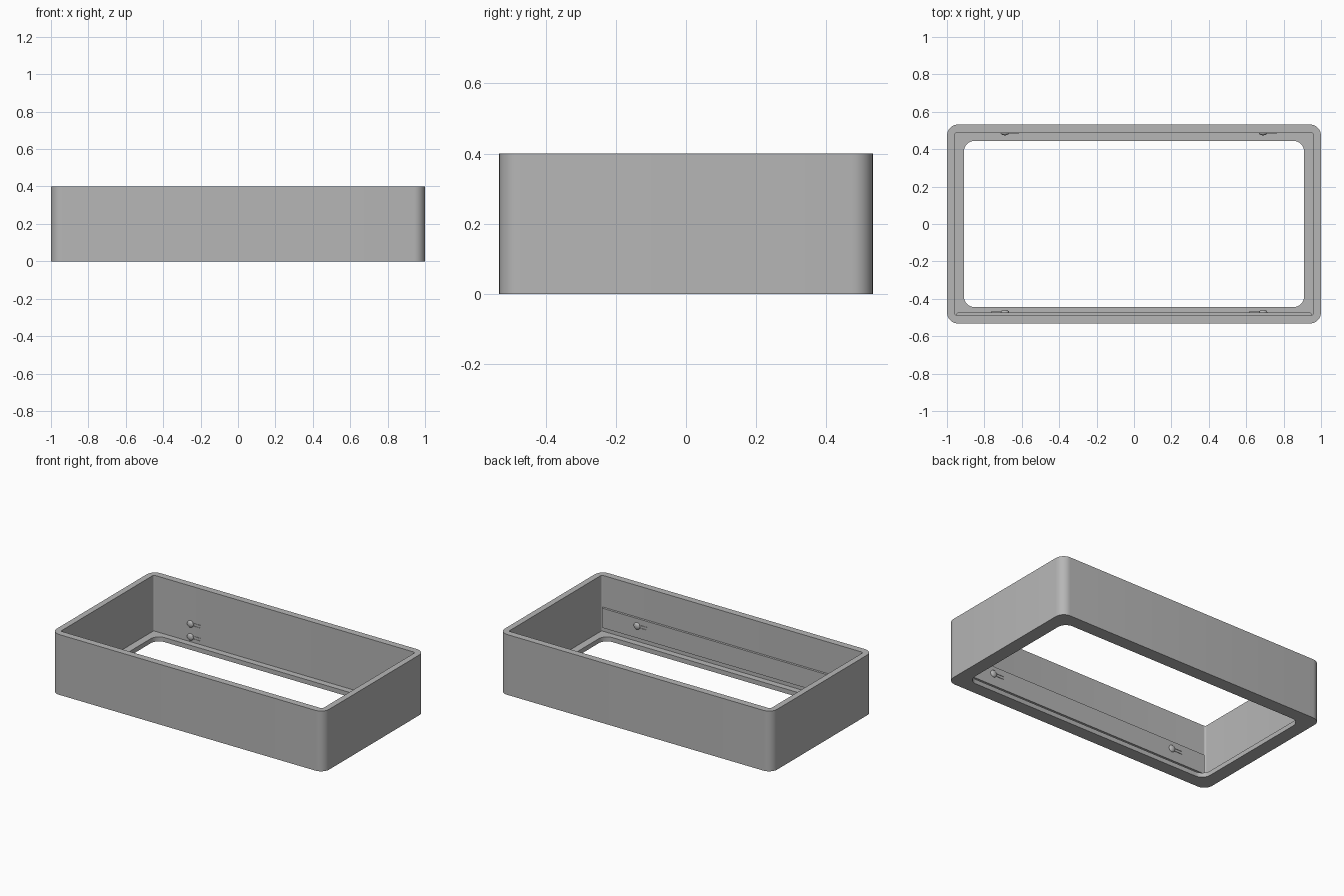
import bpy, bmesh, math
from mathutils import Matrix, Vector

cube = bpy.data.objects.get("Cube")
if cube:
    bpy.data.objects.remove(cube, do_unlink=True)

grey = bpy.data.materials.new("plain grey")
grey.use_nodes = True
colour = (0.47, 0.47, 0.47, 1)
grey.diffuse_color = colour
grey.node_tree.nodes["Principled BSDF"].inputs["Base Color"].default_value = colour

HEIGHT, LIP, WALL_Y = 0.4, 0.03, 0.487


def finish(name, bm, smooth=True):
    bmesh.ops.recalc_face_normals(bm, faces=bm.faces)
    mesh = bpy.data.meshes.new(name)
    bm.to_mesh(mesh)
    bm.free()
    obj = bpy.data.objects.new(name, mesh)
    bpy.context.collection.objects.link(obj)
    mesh.materials.append(grey)
    if smooth:
        bpy.ops.object.select_all(action='DESELECT')
        obj.select_set(True)
        bpy.context.view_layer.objects.active = obj
        bpy.ops.object.shade_smooth_by_angle(angle=math.radians(30))
    return obj


def rounded_loop(bm, hx, hy, r, z, steps=8):
    verts = []
    for q, (sx, sy) in enumerate([(1, 1), (-1, 1), (-1, -1), (1, -1)]):
        for i in range(steps + 1):
            a = (q + i / steps) * math.pi / 2
            verts.append(bm.verts.new((sx * (hx - r) + r * math.cos(a),
                                       sy * (hy - r) + r * math.sin(a), z)))
    return verts


def box(name, low, high):
    bm = bmesh.new()
    low, high = Vector(low), Vector(high)
    size = high - low
    bmesh.ops.create_cube(bm, size=1, matrix=Matrix.Translation((low + high) / 2)
                          @ Matrix.Diagonal((*size, 1)))
    return finish(name, bm, False)


# Hollow frame: outer wall, rim, cavity, bottom lip and opening
bm = bmesh.new()
rings = [rounded_loop(bm, *p) for p in (
    (1, 0.532, 0.06, 0), (1, 0.532, 0.06, HEIGHT),
    (0.96, WALL_Y, 0.012, HEIGHT), (0.96, WALL_Y, 0.012, LIP),
    (0.91, 0.445, 0.06, LIP), (0.91, 0.445, 0.06, 0))]
for k, a in enumerate(rings):
    b = rings[(k + 1) % len(rings)]
    for i in range(len(a)):
        j = (i + 1) % len(a)
        bm.faces.new((a[i], a[j], b[j], b[i]))
finish("frame", bm)

# Thickened band inside the front wall
panel = box("front_inner_band", (-0.957, -WALL_Y - 0.005, 0.06), (0.957, -0.472, 0.19))
for v in panel.data.vertices:
    if v.co.y > -0.48:
        v.co.x *= 0.985


# Snap nubs, each with two thin ribs beside it
def snap(name, x, y, z, inward):
    bm = bmesh.new()
    bmesh.ops.create_uvsphere(bm, u_segments=24, v_segments=12, radius=1,
                              matrix=Matrix.Translation((x, y, z))
                              @ Matrix.Diagonal((0.023, 0.013, 0.023, 1)))
    finish(name + "_nub", bm)
    for side in (-1, 1):
        zc = z + side * 0.009
        xs = sorted((x, x + inward * -0.075))
        ys = sorted((y - inward * 0.004, y + inward * 0.003))
        box(name + "_rib", (xs[0], ys[0], zc - 0.002), (xs[1], ys[1], zc + 0.002))


for x in (-0.69, 0.69):
    snap("front_snap", x, -0.472, 0.14, 1)
    for z in (0.148, 0.062):
        snap("back_snap", x, WALL_Y, z, -1)
